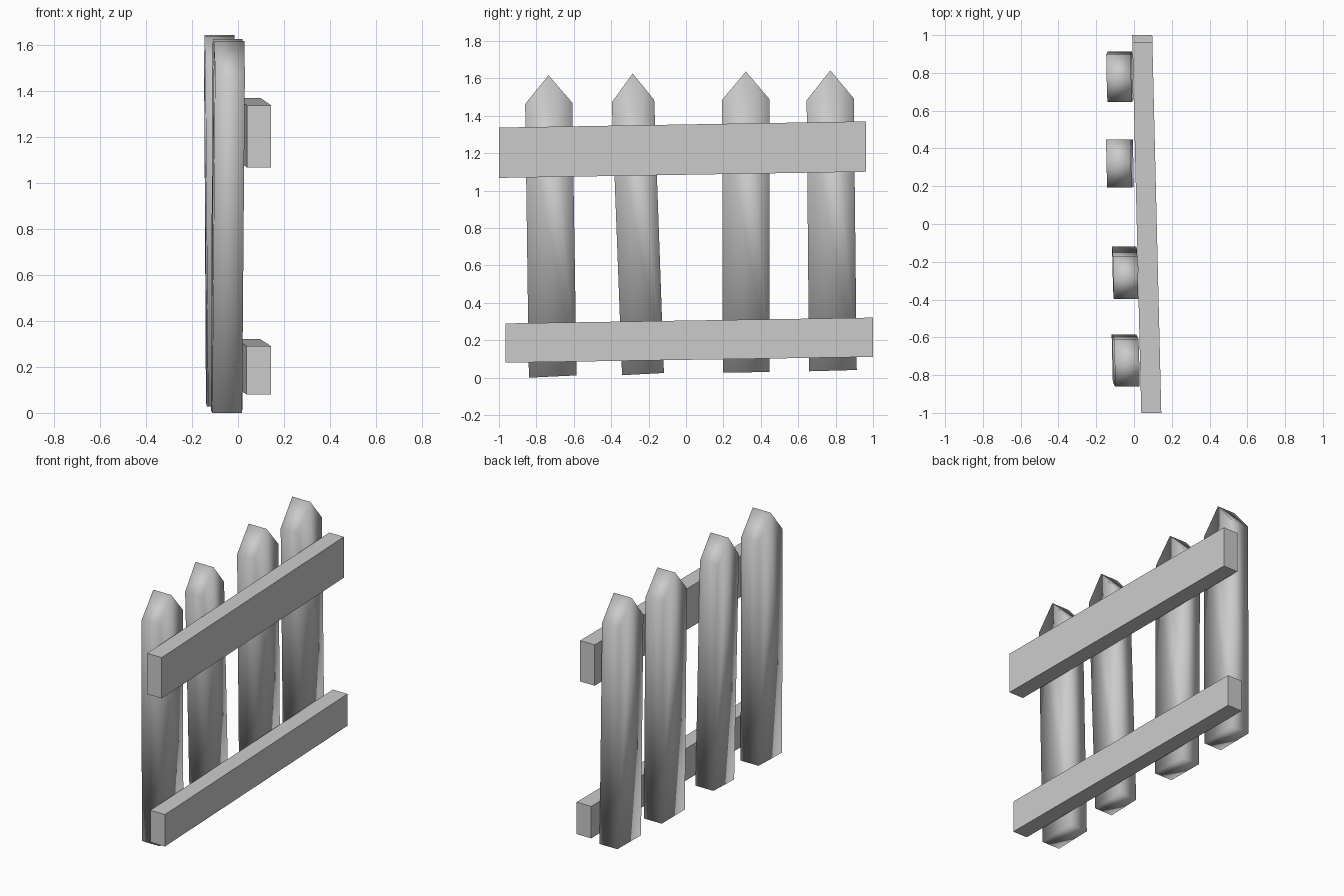
import bpy

if "Cube" in bpy.data.objects:
    bpy.data.objects.remove(bpy.data.objects["Cube"])


def prism(name, outline, thickness, smooth):
    """Extrude a side outline of (x_left, y, z) points along +x."""
    n = len(outline)
    verts = list(outline) + [(x + thickness, y, z) for x, y, z in outline]
    faces = [tuple(reversed(range(n))), tuple(range(n, 2 * n))]
    faces += [(i, (i + 1) % n, (i + 1) % n + n, i + n) for i in range(n)]
    mesh = bpy.data.meshes.new(name)
    mesh.from_pydata(verts, [], faces)
    mesh.update()
    for p in mesh.polygons:
        p.use_smooth = smooth
    obj = bpy.data.objects.new(name, mesh)
    bpy.context.collection.objects.link(obj)
    return obj


YAW = -0.024  # slight turn of the whole fence: x drifts with y


def picket(name, x_bottom, x_top, side, tip_height=1.64):
    """side: (y, z) points - bottom pair, shoulder pair and tip between them."""
    y_mid = sum(y for y, z in side) / len(side)
    outline = [(x_bottom + (x_top - x_bottom) * z / tip_height + YAW * (y - y_mid), y, z)
               for y, z in side]
    return prism(name, outline, 0.13, True)


def rail(name, y0, y1, z0, z1, rise):
    """Board running along y, tilted up by rise and turned with the fence."""
    corners = [(y0, z0), (y1, z0 + rise), (y1, z1 + rise), (y0, z1)]
    outline = [(0.0145 + YAW * y, y, z) for y, z in corners]
    return prism(name, outline, 0.106, False)


# Pointed upright boards, each a little crooked
picket("picket_1", -0.115, -0.102,
       [(-0.84, 0.0), (-0.585, 0.012), (-0.608, 1.47), (-0.735, 1.617), (-0.86, 1.463)])
picket("picket_2", -0.113, -0.110,
       [(-0.342, 0.013), (-0.118, 0.025), (-0.17, 1.485), (-0.285, 1.626), (-0.397, 1.472)])
picket("picket_3", -0.133, -0.146,
       [(0.197, 0.027), (0.447, 0.03), (0.447, 1.488), (0.32, 1.637), (0.193, 1.485)])
picket("picket_4", -0.136, -0.145,
       [(0.658, 0.034), (0.913, 0.041), (0.897, 1.493), (0.772, 1.643), (0.645, 1.483)])

# Cross rails
rail("upper_rail", -1.0, 0.962, 1.068, 1.337, 0.033)
rail("lower_rail", -0.965, 1.0, 0.08, 0.29, 0.031)
